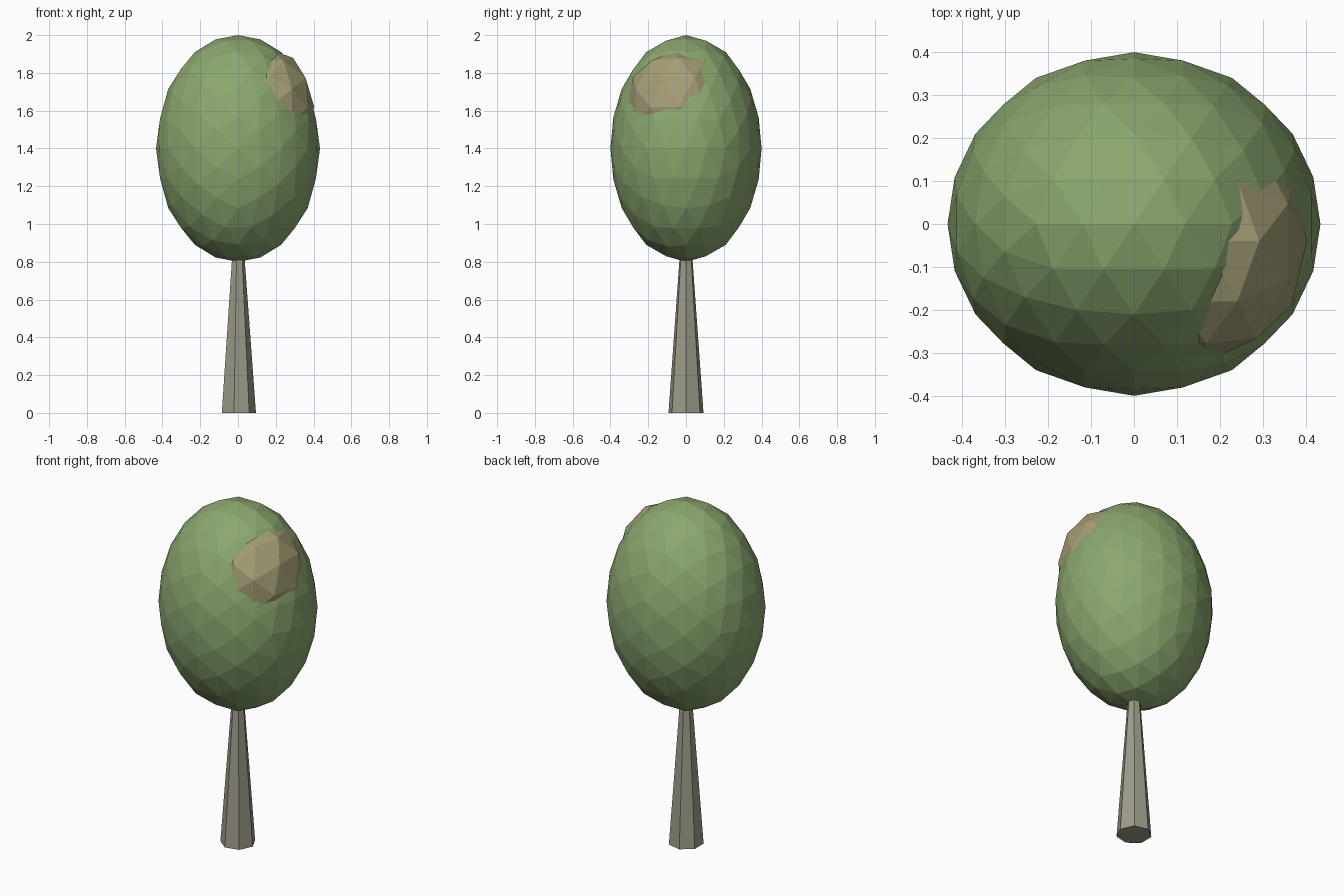
import bpy, bmesh, math
from mathutils import Vector

if "Cube" in bpy.data.objects:
    bpy.data.objects.remove(bpy.data.objects["Cube"])


def finish(bm, name, color):
    bmesh.ops.recalc_face_normals(bm, faces=bm.faces[:])
    mesh = bpy.data.meshes.new(name)
    bm.to_mesh(mesh)
    bm.free()
    mat = bpy.data.materials.new(name + "_color")
    mat.diffuse_color = (*color, 1)
    mat.use_nodes = True
    mat.node_tree.nodes["Principled BSDF"].inputs["Base Color"].default_value = mat.diffuse_color
    mesh.materials.append(mat)
    obj = bpy.data.objects.new(name, mesh)
    bpy.context.collection.objects.link(obj)
    return obj


def ico_blob(name, center, radii, levels, color):
    """Icosahedron aligned to the axes, subdivided, rounded and stretched."""
    phi = (1 + math.sqrt(5)) / 2
    bm = bmesh.new()
    for a in (-1, 1):
        for b in (-phi, phi):
            for co in ((a, 0, b), (b, a, 0), (0, b, a)):
                bm.verts.new(Vector(co).normalized())
    bmesh.ops.convex_hull(bm, input=bm.verts[:])
    for _ in range(levels):
        bmesh.ops.subdivide_edges(bm, edges=bm.edges[:], cuts=1, use_grid_fill=True)
        for v in bm.verts:
            v.co.normalize()
    for v in bm.verts:
        v.co = Vector(c + r * k for c, r, k in zip(center, radii, v.co))
    return finish(bm, name, color)


def tapered_post(name, sides, r0, r1, height, color):
    bm = bmesh.new()
    rings = []
    for r, z in ((r0, 0), (r1, height)):
        rings.append([bm.verts.new((r * math.cos(2 * math.pi * i / sides),
                                    r * math.sin(2 * math.pi * i / sides), z))
                      for i in range(sides)])
    low, high = rings
    for i in range(sides):
        j = (i + 1) % sides
        bm.faces.new((low[i], low[j], high[j], high[i]))
    bm.faces.new(low[::-1])
    bm.faces.new(high)
    return finish(bm, name, color)


# Seven-sided trunk, its top hidden inside the crown
tapered_post("trunk", 7, 0.095, 0.029, 0.9, (0.34, 0.33, 0.25))

# Egg-shaped leaf crown
ico_blob("crown", (0, 0, 1.4), (0.434, 0.4, 0.6), 2, (0.26, 0.39, 0.16))

# Pale leaf clump poking out of the crown's upper right
ico_blob("leaf_clump", (0.168, -0.04, 1.62), (0.235, 0.28, 0.305), 1, (0.37, 0.34, 0.18))
